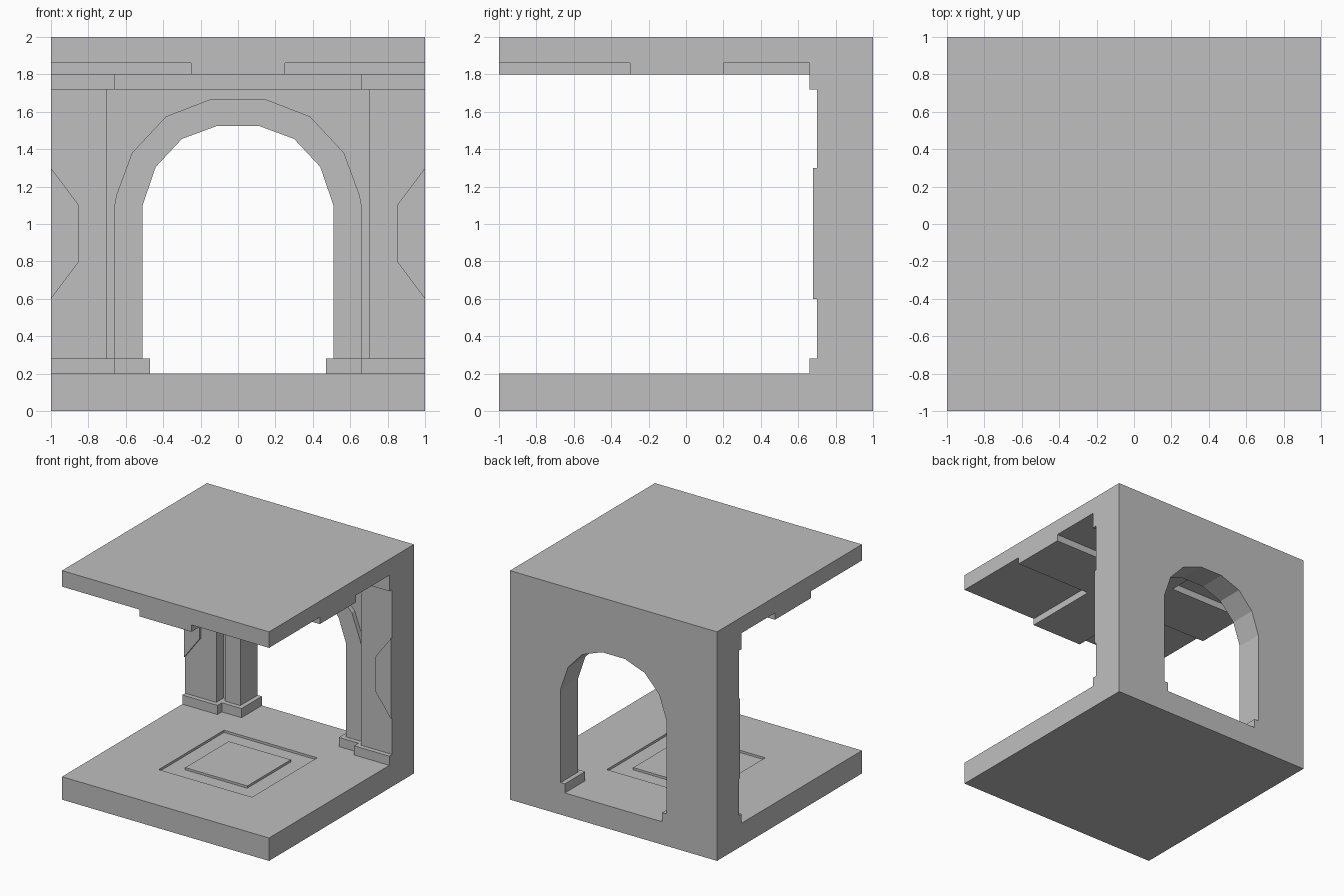
import bpy, bmesh

cube = bpy.data.objects.get("Cube")
if cube:
    bpy.data.objects.remove(cube, do_unlink=True)

# Single grey stone material
GREY = (0.52, 0.52, 0.52, 1)
stone = bpy.data.materials.new("light_grey_stone")
stone.diffuse_color = GREY
stone.use_nodes = True
stone.node_tree.nodes["Principled BSDF"].inputs["Base Color"].default_value = GREY

PLACE = {
    "x": lambda a, b, d: (d, a, b),
    "y": lambda a, b, d: (a, d, b),
    "z": lambda a, b, d: (a, b, d),
}


def prism(name, profile, axis, start, end, mirror=False):
    """Extrude a flat outline along one axis, optionally mirrored in x."""
    bm = bmesh.new()
    face = bm.faces.new([bm.verts.new(PLACE[axis](a, b, start)) for a, b in profile])
    grown = bmesh.ops.extrude_face_region(bm, geom=[face], use_keep_orig=True)
    moved = [v for v in grown["geom"] if isinstance(v, bmesh.types.BMVert)]
    bmesh.ops.translate(bm, verts=moved, vec=PLACE[axis](0, 0, end - start))
    bmesh.ops.recalc_face_normals(bm, faces=bm.faces)
    mesh = bpy.data.meshes.new(name)
    bm.to_mesh(mesh)
    bm.free()
    mesh.materials.append(stone)
    obj = bpy.data.objects.new(name, mesh)
    bpy.context.collection.objects.link(obj)
    if mirror:
        obj.modifiers.new("mirror", "MIRROR").use_mirror_merge = False
    return obj


def rect(a0, a1, b0, b1):
    return [(a0, b0), (a1, b0), (a1, b1), (a0, b1)]


def both_sides(half):
    """Complete a left-hand outline with its mirror image."""
    return half + [(-a, b) for a, b in reversed(half)]


def cut(target, cutter):
    cutter.hide_render = True
    cutter.hide_viewport = True
    mod = target.modifiers.new("cut", "BOOLEAN")
    mod.operation = "DIFFERENCE"
    mod.solver = "EXACT"
    mod.object = cutter


FLOOR, CEILING, WALL = 0.2, 1.86, 0.8

# Floor, back wall and ceiling as one C-shaped shell
shell = prism("room_shell", [(-1, 0), (1, 0), (1, 2), (-1, 2), (-1, CEILING),
                             (WALL, CEILING), (WALL, FLOOR), (-1, FLOOR)], "x", -1, 1)

# Arched doorway and sunken floor square
inner = [(-0.51, 1.1), (-0.44, 1.305), (-0.3, 1.455), (-0.11, 1.525)]
outer = [(-0.66, 1.1), (-0.65, 1.155), (-0.567, 1.38), (-0.385, 1.575), (-0.144, 1.668)]
doorway = both_sides([(-0.51, FLOOR)] + inner)
cut(shell, prism("doorway_cutter", doorway, "y", 0.7, 1.1))
cut(shell, prism("floor_recess_cutter", rect(-0.45, 0.45, -0.45, 0.45), "z", 0.18, 0.3))
prism("floor_inlay", rect(-0.3, 0.3, -0.3, 0.3), "z", 0.18, FLOOR)

# Arch surround in front of the wall
surround = both_sides([(-0.66, FLOOR)] + outer) + list(reversed(doorway))
prism("arch_surround", surround, "y", 0.76, WALL)

# Corner pilasters with angular side plates
prism("pilaster", rect(0.7, 1, 0.7, WALL), "z", 0.28, 1.72, mirror=True)
prism("pilaster_plate", [(1, 0.6), (1, 1.3), (0.85, 1.1), (0.85, 0.8)],
      "y", 0.68, 0.7, mirror=True)

# Stepped plinths that wrap into the doorway
prism("plinth", [(1, 0.66), (0.66, 0.66), (0.66, 0.72), (0.47, 0.72), (0.47, 1),
                 (0.51, 1), (0.51, WALL), (1, WALL)], "z", FLOOR, 0.28, mirror=True)

# Cornice along the top of the wall
prism("cornice", both_sides([(-1, WALL), (-1, 0.66), (-0.66, 0.66), (-0.66, 0.72)]),
      "z", 1.72, CEILING)

# Crossing ceiling beams
prism("ceiling_beams", both_sides([(-0.25, -1), (-0.25, -0.3), (-1, -0.3),
                                   (-1, 0.2), (-0.25, 0.2), (-0.25, 0.72)]),
      "z", 1.8, CEILING)
